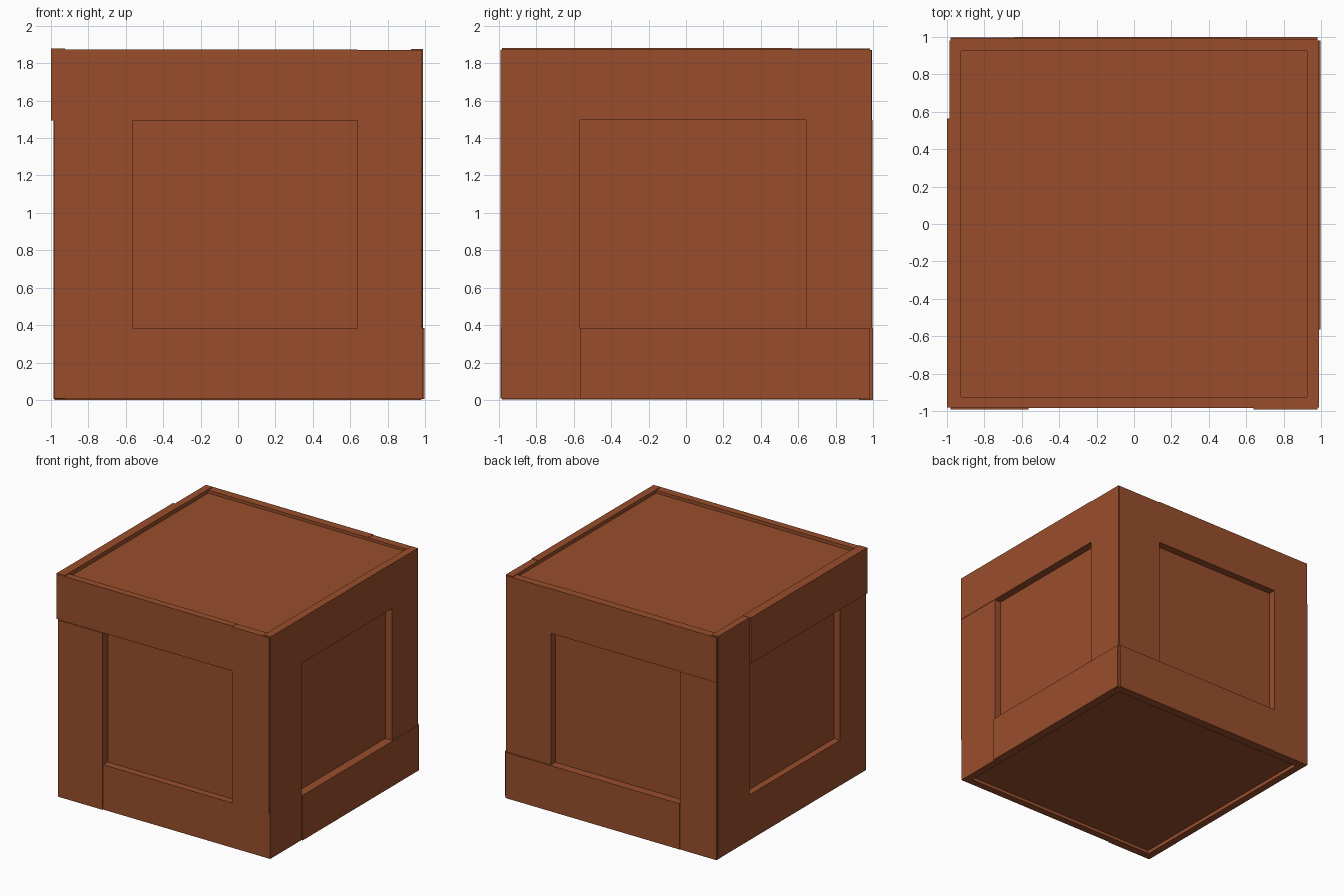
import bpy
from math import pi
from mathutils import Matrix, Vector

if "Cube" in bpy.data.objects:
    bpy.data.objects.remove(bpy.data.objects["Cube"])

wood = bpy.data.materials.new("reddish_wood")
wood.diffuse_color = (0.32, 0.076, 0.025, 1)
wood.use_nodes = True
wood.node_tree.nodes["Principled BSDF"].inputs["Base Color"].default_value = wood.diffuse_color


def box(name, lo, hi, turn=0.0):
    """Box between two corners, turned about z."""
    lo, hi = Vector(lo), Vector(hi)
    bpy.ops.mesh.primitive_cube_add(size=1)
    ob = bpy.context.object
    ob.name = name
    rot = Matrix.Rotation(turn, 4, 'Z')
    ob.data.transform(rot @ Matrix.Translation((lo + hi) / 2)
                      @ Matrix.Diagonal((*(hi - lo), 1)))
    ob.data.materials.append(wood)
    return ob


# Recessed inner box: side panels, lid and floor
box("inner_box", (-0.93, -0.925, 0.035), (0.925, 0.93, 1.845))

# Opening edges as seen from outside each face
L, R, B, T = -0.565, 0.64, 0.385, 1.495
INNER = 0.925


def frame(side, turn, mirrored, depths, base, top):
    """Four boards laid head to tail round one opening.
    depths: outer distance of bottom, top, left and right board."""
    E = 0.982
    db, dt, dl, dr = depths
    if mirrored:
        spans = [("bottom_rail", L, E, base, B, db),
                 ("top_rail", -E, R, T, top, dt),
                 ("left_stile", -E, L, base, T, dl),
                 ("right_stile", R, E, B, top - 0.003, dr)]
    else:
        spans = [("bottom_rail", -E, R, base, B, db),
                 ("top_rail", L, E, T, top, dt),
                 ("left_stile", -E, L, B, top - 0.003, dl),
                 ("right_stile", R, E, base, T, dr)]
    for part, u0, u1, z0, z1, d in spans:
        box(f"{side}_{part}", (u0, -d, z0), (u1, -INNER, z1), turn)


# Slightly uneven boards on the four sides
frame("front", 0, True, (0.985, 0.985, 0.992, 0.992), 0.008, 1.873)
frame("right", pi / 2, True, (0.998, 0.990, 0.987, 0.988), 0.006, 1.875)
frame("back", pi, False, (1.0, 0.994, 0.990, 0.997), 0.0, 1.870)
frame("left", -pi / 2, False, (0.986, 1.0, 0.986, 0.987), 0.004, 1.880)
